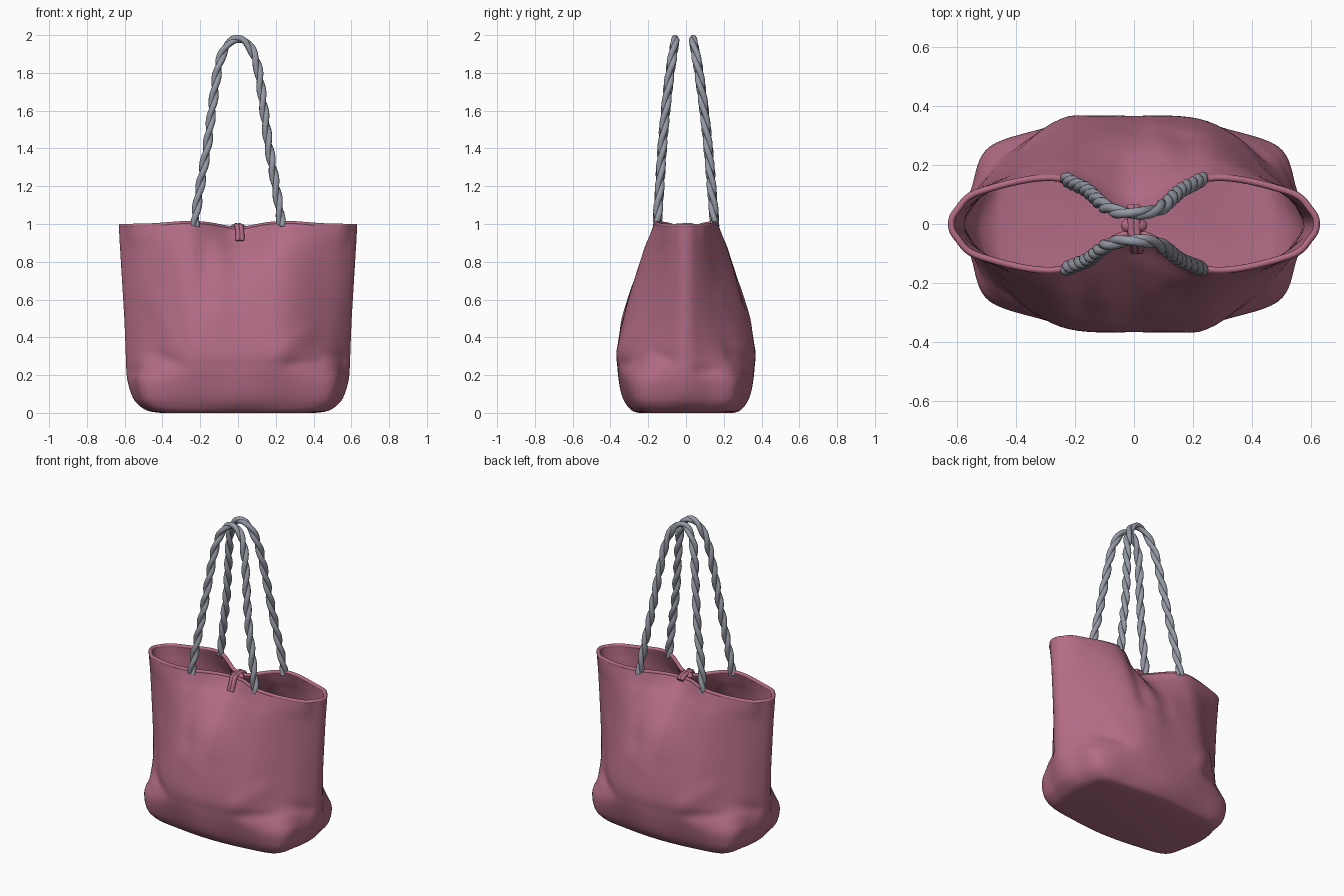
import bpy, bmesh, math
from mathutils import Vector

if "Cube" in bpy.data.objects:
    bpy.data.objects.remove(bpy.data.objects["Cube"], do_unlink=True)


def material(name, rgb):
    mat = bpy.data.materials.new(name)
    mat.use_nodes = True
    mat.diffuse_color = (*rgb, 1)
    bsdf = mat.node_tree.nodes["Principled BSDF"]
    bsdf.inputs["Base Color"].default_value = (*rgb, 1)
    bsdf.inputs["Roughness"].default_value = 0.7
    return mat


PINK = material("dusty pink fabric", (0.45, 0.15, 0.235))
GREY = material("grey rope", (0.30, 0.32, 0.37))


def spline(points, steps, closed=False):
    """Smooth curve through points, with the given steps per span."""
    pts = [Vector(p) for p in points]
    n = len(pts)
    pick = (lambda i: pts[i % n]) if closed else (lambda i: pts[max(0, min(n - 1, i))])
    out = []
    for i in range(n if closed else n - 1):
        a, b, c, d = (pick(i + k) for k in (-1, 0, 1, 2))
        for s in range(steps):
            t = s / steps
            out.append(b + (c - a) * (t / 2) + (a * 2 - b * 5 + c * 4 - d) * (t * t / 2)
                       + (b * 3 - a - c * 3 + d) * (t ** 3 / 2))
    if not closed:
        out.append(pts[-1])
    return out


def finish(obj, mat, angle=60):
    obj.data.materials.clear()
    obj.data.materials.append(mat)
    bpy.ops.object.select_all(action="DESELECT")
    obj.select_set(True)
    bpy.context.view_layer.objects.active = obj
    if obj.type == "CURVE":
        bpy.ops.object.convert(target="MESH")
    bpy.ops.object.shade_smooth_by_angle(angle=math.radians(angle))


def tube(name, points, radius, mat, closed=False):
    curve = bpy.data.curves.new(name, "CURVE")
    curve.dimensions = "3D"
    curve.bevel_depth = radius
    curve.bevel_resolution = 3
    curve.use_fill_caps = True
    path = curve.splines.new("POLY")
    path.points.add(len(points) - 1)
    for p, co in zip(path.points, points):
        p.co = (*co, 1)
    path.use_cyclic_u = closed
    obj = bpy.data.objects.new(name, curve)
    bpy.context.collection.objects.link(obj)
    finish(obj, mat)


def fold(u, v, a, b, width, depth):
    """Soft ridge or valley along the segment a-b."""
    p, a, b = Vector((u, v)), Vector(a), Vector(b)
    t = max(0, min(1, (p - a).dot(b - a) / (b - a).length_squared))
    return depth * math.exp(-((p - a.lerp(b, t)).length / width) ** 2)


# Cloth folds on the broad panels (x, z) and on the end panels (y, z)
PANEL_FOLDS = [
    ((-.18, .95), (-.17, .62), .05, -.018), ((-.08, .9), (-.1, .5), .06, .008),
    ((.12, .9), (.06, .6), .05, .008), ((.28, .26), (.42, .27), .035, -.012),
    ((.22, .32), (.36, .42), .05, .01), ((-.42, .3), (-.33, .26), .035, -.012),
    ((-.44, .6), (-.36, .36), .05, .008)]
END_FOLDS = [((-.18, .32), (-.08, .28), .035, -.01), ((.18, .24), (.08, .22), .035, -.008)]

# Quarter section by height: z, end x, side x, corner x, corner y, quarter y, middle y
LEVELS = [
    (0, .41, .40, .37, .18, .23, .25),
    (.012, .48, .47, .425, .225, .265, .285),
    (.05, .535, .515, .465, .25, .293, .32),
    (.1, .565, .538, .482, .262, .315, .342),
    (.17, .585, .553, .488, .262, .334, .356),
    (.24, .592, .554, .475, .236, .345, .363),
    (.33, .595, .552, .458, .205, .347, .365),
    (.5, .602, .557, .453, .18, .317, .33),
    (.7, .614, .573, .462, .155, .268, .262),
    (.85, .623, .588, .48, .137, .224, .155),
    (.93, .628, .6, .505, .128, .19, .08),
    (.99, .63, .608, .525, .12, .165, .04)]


def shape(x, y, z):
    # Folds fade out at the rim and the base
    fade = min(1, z / .1) * min(1, (1 - z) / .15)
    sy, sx = (1 if y > 0 else -1), (1 if x > 0 else -1)
    wall = min(1, abs(y) / .15) * fade
    gusset = max(0, min(1, (abs(x) - .42) / .1)) * fade
    dy = sum(fold(-x * sy, z, *f) for f in PANEL_FOLDS) * wall
    dx = sum(fold(y * sx, z, *f) for f in END_FOLDS) * gusset
    lift = .016 * math.exp(-((abs(x) - .25) / .16) ** 2) - .018 * math.exp(-(x / .1) ** 2)
    return Vector((x + sx * dx, y + sy * dy, z + lift * max(0, (z - .5) * 2)))


def section(level):
    z, end, side, cx, cy, qy, my = level
    q = [(end, 0), (side, cy * .45), (cx, cy), (.25, qy), (0, my)]
    half = q + [(-x, y) for x, y in q[-2::-1]]
    ring = half + [(x, -y) for x, y in half[-2:0:-1]]
    return [shape(p.x, p.y, z) for p in spline(ring, 8, True)]


# Bag body, a thick cloth shell open at the top
rings = [section(level) for level in spline(LEVELS, 6)]
bm = bmesh.new()
loops = [[bm.verts.new(p) for p in ring] for ring in rings]
count = len(loops[0])
for low, high in zip(loops, loops[1:]):
    for i in range(count):
        j = (i + 1) % count
        bm.faces.new((low[i], low[j], high[j], high[i]))
bm.faces.new(loops[0][::-1])
mesh = bpy.data.meshes.new("bag_body")
bm.to_mesh(mesh)
bm.free()
body = bpy.data.objects.new("bag_body", mesh)
bpy.context.collection.objects.link(body)
shell = body.modifiers.new("cloth thickness", "SOLIDIFY")
shell.thickness = .02
shell.offset = -1
finish(body, PINK)

# Rounded lip, flush with the outer cloth
rim = rings[-1]
lip = []
for i, p in enumerate(rim):
    along = rim[(i + 1) % count] - rim[i - 1]
    lip.append(p + Vector((-along.y, along.x, 0)).normalized() * .01)
tube("rim_lip", lip, .0115, PINK, True)

# Twisted rope handles, two strands each
LEG = [(-.23, .152, .985), (-.222, .148, 1.06), (-.2, .137, 1.2), (-.165, .122, 1.4),
       (-.138, .102, 1.6), (-.11, .077, 1.8), (-.083, .06, 1.9), (-.043, .049, 1.962)]
ARCH = LEG + [(0, .046, 1.98)] + [(-x, y, z) for x, y, z in LEG[::-1]]


def strand(side, phase):
    # Both handles lean slightly forward; the twist flattens at the top
    path = spline([(x, y * side - .01 * (z - 1), z) for x, y, z in ARCH], 14)
    out, length = [], 0
    for i, p in enumerate(path):
        ahead, behind = path[min(i + 1, len(path) - 1)], path[max(i - 1, 0)]
        along = (ahead - behind).normalized()
        length += (p - behind).length
        across = along.cross(Vector((0, 1, 0))).normalized()
        out_dir = across.cross(along)
        turn = phase + side * length * math.tau / .23
        spread = .01 if p.z < 1.9 else .01 - .05 * (p.z - 1.9)
        out.append(p + (across * math.cos(turn) + out_dir * math.sin(turn)) * spread)
    return out


for label, side in (("front", -1), ("back", 1)):
    for k in range(2):
        tube(f"{label}_handle_strand_{k + 1}", strand(side, math.pi * k), .016, GREY)

# Closing tab that laps over the pinched middle of the rim
tab = spline([(.01, -.09, .91), (.01, -.075, .95), (.006, -.055, .985), (0, -.02, .99),
              (0, .03, .99), (0, .06, .97)], 6)
for dx in (-.009, .009):
    tube("closing_tab", [p + Vector((dx, 0, 0)) for p in tab], .014, PINK)

# Toggle knob between the two rims
bpy.ops.mesh.primitive_uv_sphere_add(segments=24, ring_count=12, location=(0, -.005, .98))
knob = bpy.context.object
knob.name = "toggle_knob"
knob.scale = (.045, .028, .022)
finish(knob, PINK)
